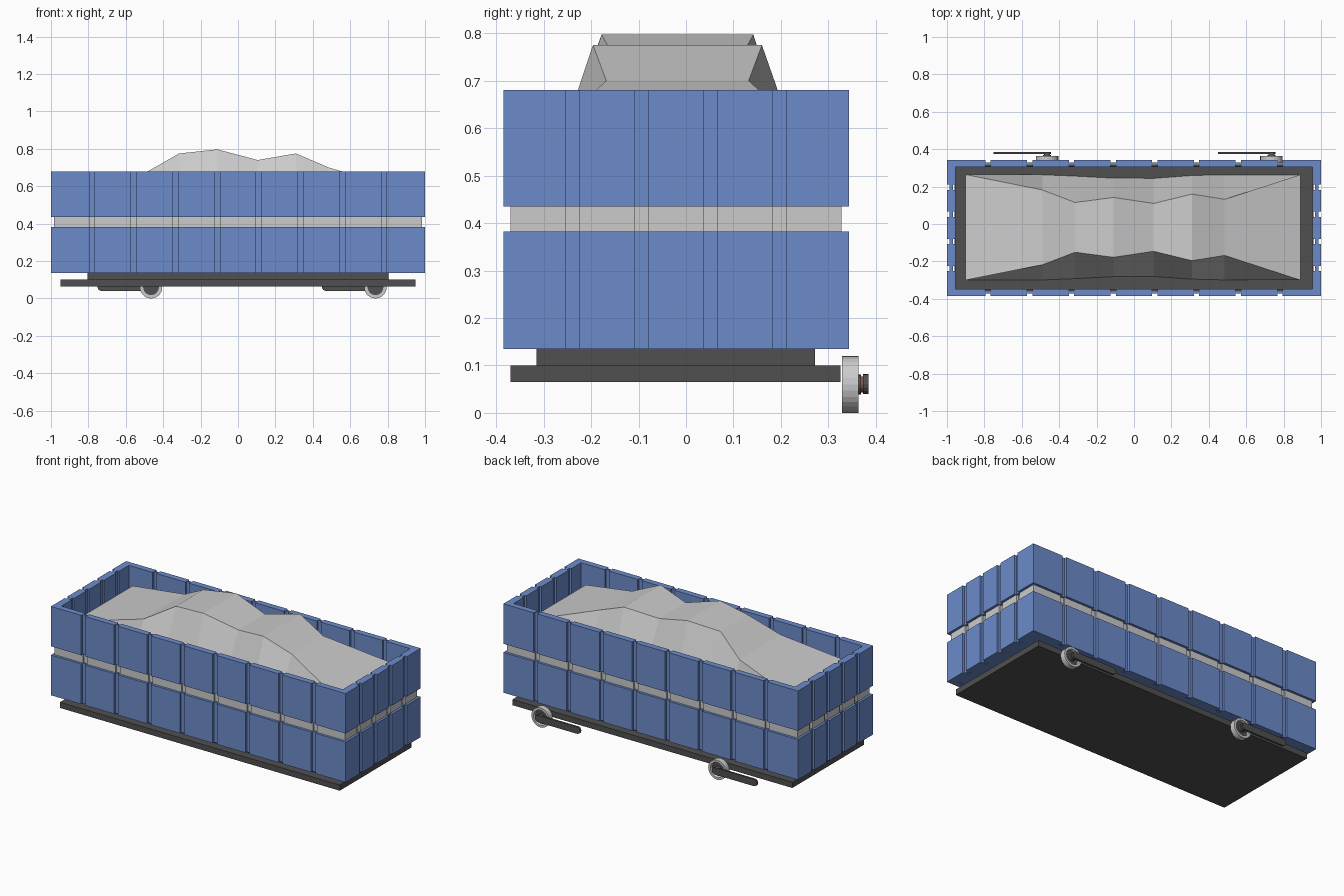
import bpy, bmesh, math

if "Cube" in bpy.data.objects:
    bpy.data.objects.remove(bpy.data.objects["Cube"])

CY = -0.021  # centre line of the wagon body


def material(name, rgb):
    m = bpy.data.materials.new(name)
    m.diffuse_color = (*rgb, 1)
    m.use_nodes = True
    m.node_tree.nodes["Principled BSDF"].inputs["Base Color"].default_value = m.diffuse_color
    return m


BLUE = material("blue_paint", (0.15, 0.26, 0.6))
DARK = material("dark_steel", (0.08, 0.08, 0.08))
RUST = material("rust", (0.2, 0.1, 0.06))


def add_object(name, bm, mat=None):
    bmesh.ops.recalc_face_normals(bm, faces=bm.faces)
    me = bpy.data.meshes.new(name)
    bm.to_mesh(me)
    bm.free()
    ob = bpy.data.objects.new(name, me)
    bpy.context.collection.objects.link(ob)
    if mat:
        me.materials.append(mat)
    return ob


def box(name, x, y0, y1, z0, z1, mat):
    bm = bmesh.new()
    bmesh.ops.create_cube(bm, size=1)
    for v in bm.verts:
        v.co = (v.co.x * 2 * x, (y0 + y1) / 2 + v.co.y * (y1 - y0),
                (z0 + z1) / 2 + v.co.z * (z1 - z0))
    return add_object(name, bm, mat)


X_GROOVES = [(i - 3.5) * 0.223 for i in range(8)]
Y_GROOVES = [(i - 1.5) * 0.145 for i in range(4)]


def notched_loop(hx, hy, depth, w=0.014):
    """Rectangle outline with plank grooves; negative depth cuts outward."""
    def side(half, off, grooves):
        pts = [(-half, off)]
        for g in grooves:
            pts += [(g - w, off), (g - w, off - depth),
                    (g + w, off - depth), (g + w, off)]
        return pts
    loop = [(u, -o) for u, o in side(hx, hy, X_GROOVES)]
    loop += [(o, u) for u, o in side(hy, hx, Y_GROOVES)]
    return loop + [(-x, -y) for x, y in loop]


def wall_ring(name, inset, z0, z1, mat=None):
    outer = notched_loop(1 - inset, 0.364 - inset, 0.014)
    inner = notched_loop(0.955, 0.327, -0.012)
    bm = bmesh.new()
    rings = [[bm.verts.new((x, y + CY, z)) for x, y in loop]
             for loop, z in ((outer, z0), (outer, z1), (inner, z1), (inner, z0))]
    n = len(outer)
    for a in range(4):
        r, s = rings[a], rings[(a + 1) % 4]
        for i in range(n):
            j = (i + 1) % n
            bm.faces.new((r[i], r[j], s[j], s[i]))
    return add_object(name, bm, mat)


# Body walls with a recessed grey band
wall_ring("lower_planks", 0, 0.135, 0.382, BLUE)
wall_ring("wall_band", 0.015, 0.382, 0.435)
wall_ring("upper_planks", 0, 0.435, 0.68, BLUE)

# Floor and chassis plates
box("body_underside", 0.96, CY - 0.33, CY + 0.33, 0.136, 0.16, BLUE)
box("load_floor", 0.956, CY - 0.328, CY + 0.328, 0.16, 0.48, DARK)
box("chassis_spacer", 0.805, -0.315, 0.272, 0.10, 0.137, DARK)
box("chassis_plate", 0.95, -0.37, 0.326, 0.065, 0.10, DARK)

# Faceted heap of cargo: x, base half width, ridge half width, ridge height
SECTIONS = [(-0.9, .282, .282, .585), (-0.49, .282, .20, .675),
            (-0.315, .275, .133, .775), (-0.11, .264, .16, .797),
            (0.105, .263, .128, .74), (0.31, .278, .178, .775),
            (0.485, .282, .15, .70), (0.89, .282, .282, .58)]
bm = bmesh.new()
rows = [[bm.verts.new((x, y - 0.018, z)) for y, z in
         ((-b, 0.478), (-t, h), (t, h), (b, 0.478))] for x, b, t, h in SECTIONS]
for r, s in zip(rows, rows[1:]):
    for i in range(4):
        j = (i + 1) % 4
        bm.faces.new((r[i], r[j], s[j], s[i]))
bm.faces.new(rows[0])
bm.faces.new(rows[-1])
add_object("cargo_heap", bm)


def lathe_y(name, profile, x, z, mat=None, steps=28):
    """Revolve a closed (radius, y) profile around the y direction."""
    bm = bmesh.new()
    rings = []
    for k in range(steps):
        a = 2 * math.pi * k / steps
        rings.append([bm.verts.new((x + r * math.cos(a), y, z + r * math.sin(a)))
                      for r, y in profile])
    n = len(profile)
    for k in range(steps):
        r, s = rings[k], rings[(k + 1) % steps]
        for i in range(n):
            j = (i + 1) % n
            bm.faces.new((r[i], r[j], s[j], s[i]))
    return add_object(name, bm, mat)


def lever(name, x0, x1, z, radius, y0, y1):
    """Flat bar with rounded ends."""
    pts = []
    for cx, start in ((x1, -90), (x0, 90)):
        for k in range(9):
            a = math.radians(start + 22.5 * k)
            pts.append((cx + radius * math.cos(a), z + radius * math.sin(a)))
    bm = bmesh.new()
    f = bm.faces.new([bm.verts.new((x, y0, zz)) for x, zz in pts])
    ext = bmesh.ops.extrude_face_region(bm, geom=[f])
    for v in ext["geom"]:
        if isinstance(v, bmesh.types.BMVert):
            v.co.y = y1
    return add_object(name, bm, DARK)


# Side wheels with hubs and brake levers, on the rear side only
for tag, x in (("left", -0.465), ("right", 0.735)):
    lathe_y(tag + "_wheel_rim", [(.06, .329), (.06, .363), (.046, .363),
                                 (.042, .35), (.042, .329)], x, 0.06)
    lathe_y(tag + "_wheel_disc", [(.001, .33), (.043, .33), (.043, .35),
                                  (.001, .35)], x, 0.06, DARK)
    lathe_y(tag + "_hub", [(.001, .35), (.017, .35), (.017, .374),
                           (.001, .374)], x, 0.06, RUST, 16)
    lathe_y(tag + "_hub_collar", [(.017, .35), (.021, .35), (.021, .369),
                                  (.017, .369)], x, 0.06, DARK, 16)
    lever(tag + "_brake_lever", x - 0.265, x, 0.061, 0.021, 0.373, 0.385)
